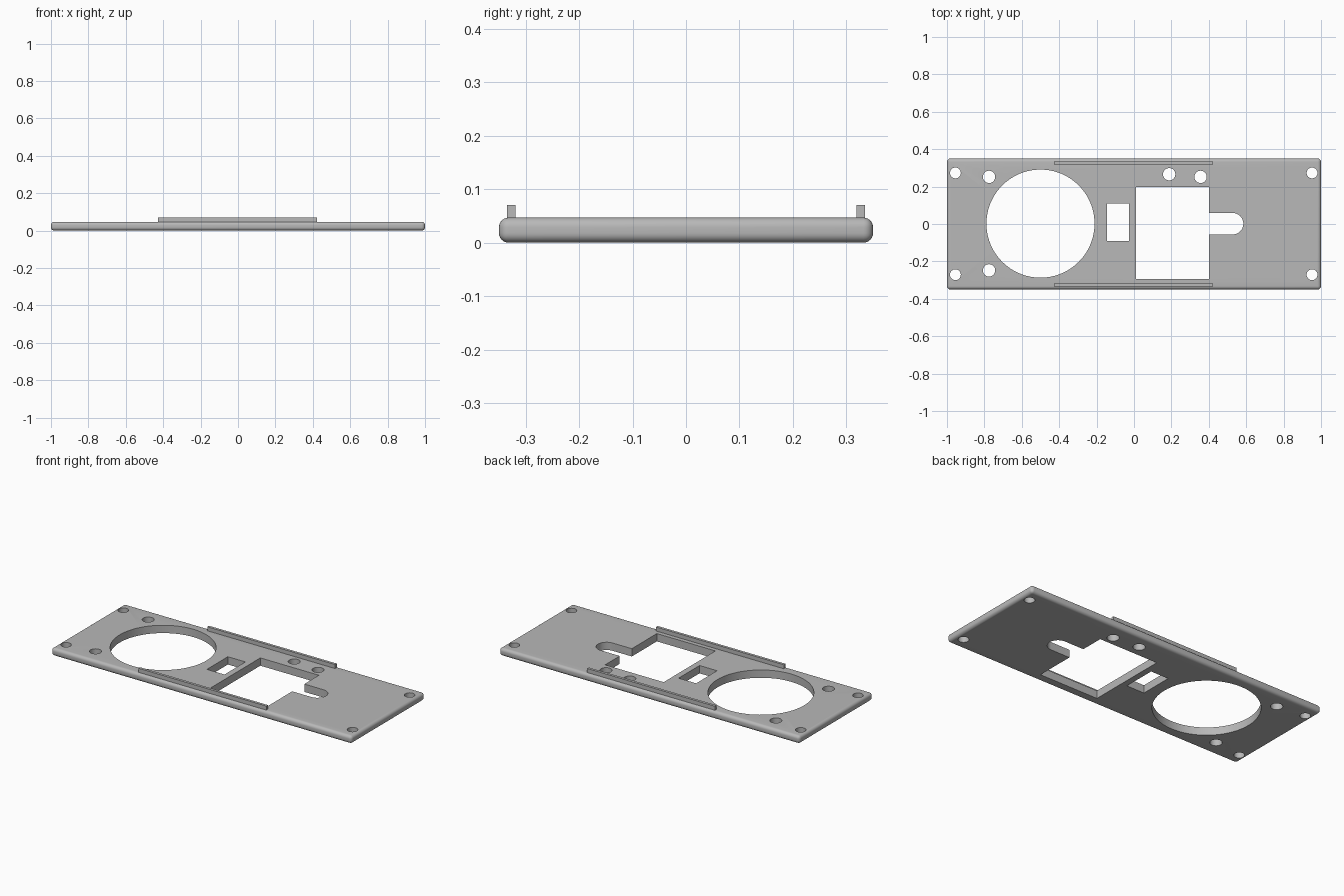
import bpy
import bmesh
from math import radians
from mathutils import Matrix, Vector

if "Cube" in bpy.data.objects:
    bpy.data.objects.remove(bpy.data.objects["Cube"], do_unlink=True)

THICK = 0.047
grey = bpy.data.materials.new("plain grey")
grey.use_nodes = True
colour = (0.48, 0.48, 0.48, 1)
grey.diffuse_color = colour
grey.node_tree.nodes["Principled BSDF"].inputs["Base Color"].default_value = colour


def finish(name, bm):
    mesh = bpy.data.meshes.new(name)
    bm.to_mesh(mesh)
    bm.free()
    mesh.materials.append(grey)
    obj = bpy.data.objects.new(name, mesh)
    bpy.context.collection.objects.link(obj)
    return obj


def box(name, x0, x1, y0, y1, z0, z1):
    bm = bmesh.new()
    centre = Vector((x0 + x1, y0 + y1, z0 + z1)) / 2
    size = Matrix.Diagonal((x1 - x0, y1 - y0, z1 - z0, 1))
    bmesh.ops.create_cube(bm, size=1, matrix=Matrix.Translation(centre) @ size)
    return finish(name, bm)


def cylinder(name, x, y, r, sides):
    bm = bmesh.new()
    bmesh.ops.create_cone(bm, cap_ends=True, segments=sides, radius1=r, radius2=r,
                          depth=0.3, matrix=Matrix.Translation((x, y, 0)))
    return finish(name, bm)


def opening(name, x0, x1, y0, y1):
    return box(name, x0, x1, y0, y1, -0.15, 0.15)


# Face plate with rounded edges
plate = box("face_plate", -1, 1, -0.35, 0.35, 0, THICK)
bevel = plate.modifiers.new("rounded_edges", "BEVEL")
bevel.width = 0.018
bevel.segments = 6

# Large round opening, rectangular windows and round-ended slot
cutters = [
    cylinder("round_opening", -0.5, 0.002, 0.289, 96),
    opening("small_window", -0.144, -0.027, -0.09, 0.109),
    opening("large_window", 0.01, 0.4, -0.294, 0.198),
    opening("slot", 0.35, 0.527, -0.056, 0.059),
    cylinder("slot_end", 0.527, 0.0015, 0.0575, 48),
]

# Screw holes at the corners
for x in (-0.955, 0.952):
    for y in (-0.271, 0.273):
        cutters.append(cylinder("corner_hole", x, y, 0.029, 32))

# Mounting holes beside the openings
for x, y in ((-0.775, 0.252), (-0.775, -0.248), (0.188, 0.266), (0.356, 0.252)):
    cutters.append(cylinder("mounting_hole", x, y, 0.033, 32))

for cutter in cutters:
    cutter.hide_render = True
    cut = plate.modifiers.new("cut_" + cutter.name, "BOOLEAN")
    cut.operation = "DIFFERENCE"
    cut.solver = "EXACT"
    cut.object = cutter

# Bake the cuts and discard the cutters
graph = bpy.context.evaluated_depsgraph_get()
baked = bpy.data.meshes.new_from_object(plate.evaluated_get(graph))
plate.modifiers.clear()
plate.data = baked
for cutter in cutters:
    bpy.data.objects.remove(cutter, do_unlink=True)

bpy.ops.object.select_all(action="DESELECT")
plate.select_set(True)
bpy.context.view_layer.objects.active = plate
bpy.ops.object.shade_smooth_by_angle(angle=radians(30))

# Locating rails on the upper face
for name, side in (("front_rail", -1), ("back_rail", 1)):
    y0, y1 = sorted((side * 0.319, side * 0.335))
    box(name, -0.428, 0.423, y0, y1, THICK - 0.005, 0.071)
